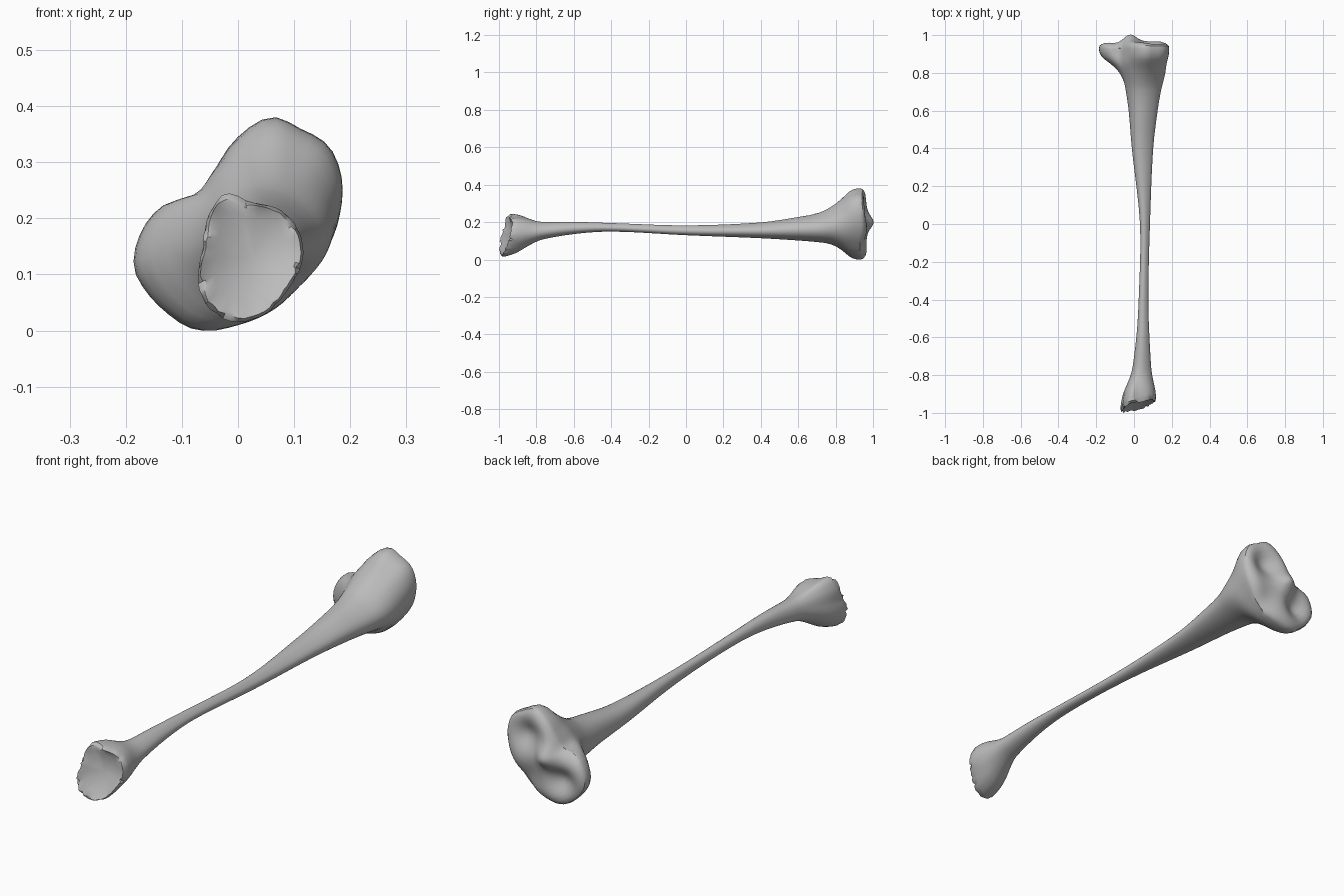
import bpy, bmesh, math, random
from mathutils import Vector

random.seed(4)
SEG = 56

cube = bpy.data.objects.get("Cube")
if cube:
    bpy.data.objects.remove(cube, do_unlink=True)

bone_mat = bpy.data.materials.new("bone grey")
bone_mat.use_nodes = True
grey = (0.5, 0.5, 0.5, 1)
bone_mat.diffuse_color = grey
bone_mat.node_tree.nodes["Principled BSDF"].inputs["Base Color"].default_value = grey


def smooth_interp(table, t):
    """Cubic interpolation of rows whose first entry is the key."""
    i = 0
    while i < len(table) - 2 and t > table[i + 1][0]:
        i += 1
    a, b = table[i], table[i + 1]
    p, n = table[max(i - 1, 0)], table[min(i + 2, len(table) - 1)]
    h = b[0] - a[0]
    u = (t - a[0]) / h
    out = []
    for k in range(1, len(a)):
        ma = (b[k] - p[k]) / (b[0] - p[0]) * h
        mb = (n[k] - a[k]) / (n[0] - a[0]) * h
        out.append((2*u**3 - 3*u*u + 1) * a[k] + (u**3 - 2*u*u + u) * ma
                   + (3*u*u - 2*u**3) * b[k] + (u**3 - u*u) * mb)
    return out


def radial_outline(points, centre):
    """Resample a star-shaped outline at even angles round its centre."""
    polar = []
    for x, z in points:
        dx, dz = x - centre[0], z - centre[1]
        polar.append((math.atan2(dz, dx) % math.tau, math.hypot(dx, dz)))
    polar.sort()
    wrapped = ([(a - math.tau, r) for a, r in polar[-2:]] + polar
               + [(a + math.tau, r) for a, r in polar[:2]])
    ring = []
    for s in range(SEG):
        a = math.tau * s / SEG
        r = smooth_interp(wrapped, a)[0]
        ring.append((centre[0] + r * math.cos(a), centre[1] + r * math.sin(a)))
    return ring


# Outlines of the two joint ends, as x and z
KNEE_C, ANKLE_C = (0.02, 0.17), (0.025, 0.13)
knee = radial_outline([
    (.06, .38), (.11, .36), (.16, .33), (.183, .28), (.18, .2), (.15, .13),
    (.11, .08), (.06, .035), (0, .01), (-.05, 0), (-.085, .005), (-.13, .035),
    (-.17, .08), (-.185, .115), (-.17, .18), (-.13, .225), (-.075, .24),
    (-.04, .29), (0, .345)], KNEE_C)
ankle = radial_outline([
    (-.02, .245), (.02, .23), (.09, .205), (.117, .14), (.09, .075),
    (.05, .03), (.01, .015), (-.04, .028), (-.068, .07), (-.063, .15),
    (-.05, .215)], ANKLE_C)

# Shaft stations: y, centre x, centre z, half width, half height
shaft = [(-1, .025, .13, .08, .09), (-.9, .025, .142, .073, .075),
         (-.8, .037, .15, .054, .05), (-.6, .045, .167, .036, .034),
         (-.4, .048, .17, .028, .026), (0, .055, .155, .03, .03),
         (.4, .042, .155, .058, .044), (.6, .045, .163, .077, .063),
         (.7, .046, .168, .092, .076), (.8, .048, .182, .112, .103),
         (.9, .04, .19, .13, .14), (1, .04, .19, .13, .14)]
# Flare: y, share of the ankle outline, share of the knee outline
flare = [(-1, 1, 0), (-.95, 1, 0), (-.9, .72, 0), (-.84, .25, 0), (-.76, 0, 0),
         (.72, 0, 0), (.79, 0, .1), (.84, 0, .38), (.885, 0, .85),
         (.92, 0, 1), (1, 0, 1)]


def section(y):
    cx, cz, rx, rz = smooth_interp(shaft, y)
    wa, wk = smooth_interp(flare, y)
    ring = []
    for s in range(SEG):
        a = math.tau * s / SEG
        # Slightly three-sided shaft
        r = 1 + 0.05 * math.cos(3 * a + 0.6)
        p = Vector((cx + rx * r * math.cos(a), cz + rz * r * math.sin(a)))
        p = p.lerp(Vector(ankle[s]), wa).lerp(Vector(knee[s]), wk)
        ring.append(p)
    return ring


def bump(x, z, cx, cz, size):
    return math.exp(-((x - cx) ** 2 + (z - cz) ** 2) / size ** 2)


def tilt(x, z):
    return 0.27 * (x - 0.025) + 0.2 * (z - 0.13)


def ankle_face(x, z, f):
    return -0.965 + tilt(x, z) + 0.028 * (1 - f * f)


def knee_face(x, z, f):
    y = 0.972 + 0.033 * bump(x, z, -.02, .2, .045)
    y -= 0.04 * bump(x, z, .085, .265, .06) + 0.04 * bump(x, z, -.085, .11, .055)
    y -= 0.025 * bump(x, z, -.1, .24, .05) + 0.02 * bump(x, z, .08, .08, .06)
    return y - 0.03 * f ** 8


bm = bmesh.new()
rings = []


def add_ring(coords):
    rings.append([bm.verts.new(c) for c in coords])


def add_cap_rings(outline, centre, factors, face):
    for f in factors:
        pts = [(centre[0] + (x - centre[0]) * f, centre[1] + (z - centre[1]) * f)
               for x, z in outline]
        add_ring([(x, face(x, z, f), z) for x, z in pts])


# Dished ankle face, from its middle out
add_cap_rings(ankle, ANKLE_C, (.08, .3, .5, .7, .86), ankle_face)
# Chipped ankle rim
for f, rough, back in ((.95, .012, 0), (1, .009, .016)):
    coords = []
    for s, (x, z) in enumerate(ankle):
        chip = random.uniform(0, 1) ** 2 * rough
        k = f - chip * 4
        x, z = ANKLE_C[0] + (x - ANKLE_C[0]) * k, ANKLE_C[1] + (z - ANKLE_C[1]) * k
        coords.append((x, ankle_face(x, z, 1) + back + chip, z))
    add_ring(coords)

# Shaft and flared ends; the ankle sections lean with its face
y = -0.93
while y < 0.935:
    lean = max(0, min(1, (-0.72 - y) / 0.2))
    add_ring([(p.x, y + lean * tilt(p.x, p.y), p.y) for p in section(y)])
    y += 0.02 if abs(y) > 0.7 else 0.05

# Knee face with two hollows and a raised middle
add_cap_rings(knee, KNEE_C, (.985, .94, .88, .78, .68, .58, .48, .38, .28, .18, .08),
              knee_face)

for lower, upper in zip(rings, rings[1:]):
    for s in range(SEG):
        t = (s + 1) % SEG
        bm.faces.new((lower[s], lower[t], upper[t], upper[s]))
bm.faces.new(rings[0])
bm.faces.new(rings[-1])
bmesh.ops.recalc_face_normals(bm, faces=bm.faces[:])

mesh = bpy.data.meshes.new("leg_bone")
bm.to_mesh(mesh)
bm.free()
mesh.materials.append(bone_mat)
bone = bpy.data.objects.new("leg_bone", mesh)
bpy.context.collection.objects.link(bone)
bpy.context.view_layer.objects.active = bone
bone.select_set(True)
bpy.ops.object.shade_smooth_by_angle(angle=math.radians(35))
